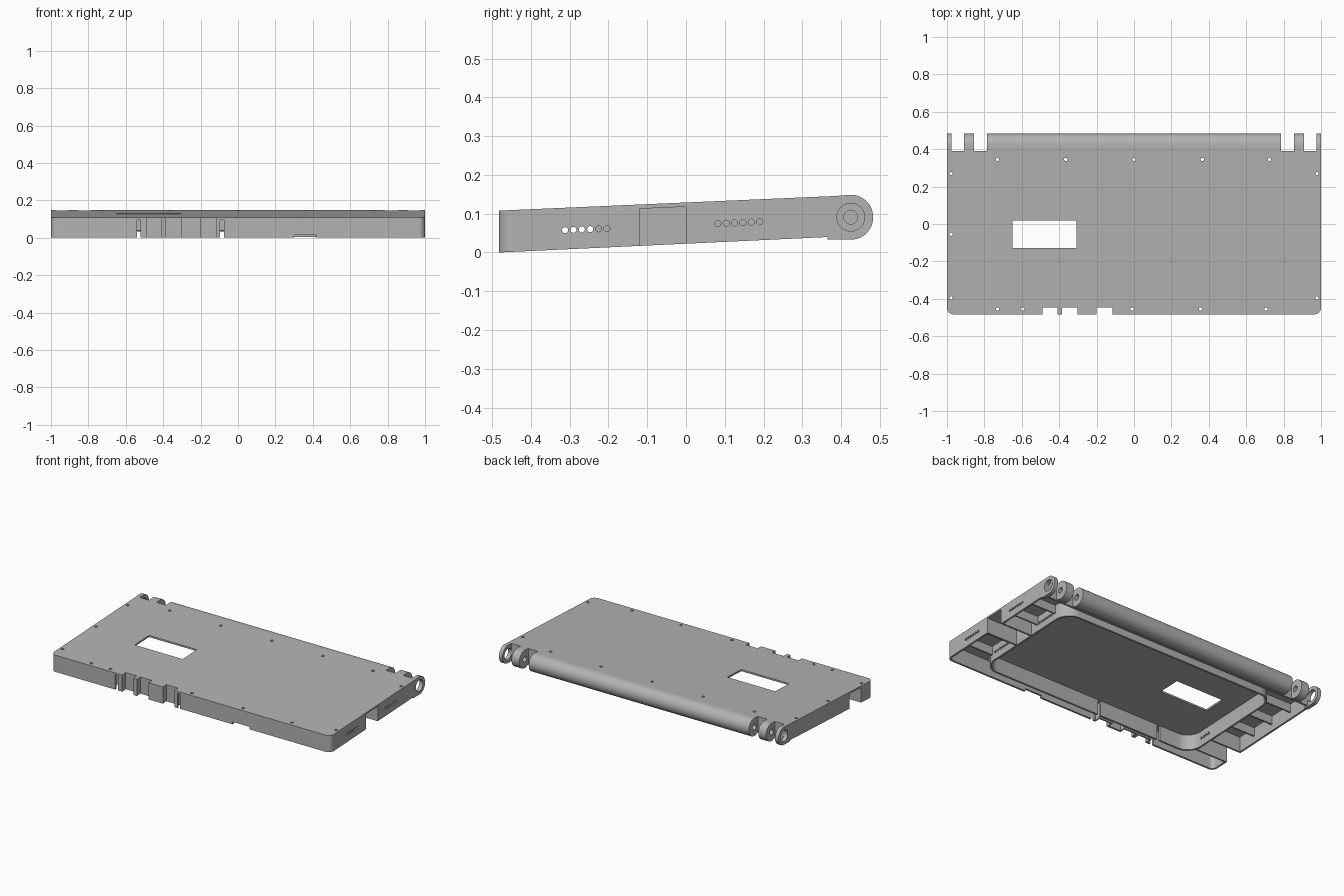
import bpy, bmesh, math
from mathutils import Matrix

cube = bpy.data.objects.get("Cube")
if cube:
    bpy.data.objects.remove(cube, do_unlink=True)

grey = bpy.data.materials.new("plain_grey")
grey.use_nodes = True
COLOUR = (0.45, 0.45, 0.45, 1)
grey.diffuse_color = COLOUR
grey.node_tree.nodes["Principled BSDF"].inputs["Base Color"].default_value = COLOUR

FRONT, REAR, PLATE = -0.483, 0.39, 0.011
HINGE_Y, HINGE_Z, HINGE_R = 0.425, 0.091, 0.058


# Sloping heights of the case
def top(y):
    return 0.108 + 0.0435 * (y - FRONT)


def under_plate(y):
    return top(y) - PLATE


def bottom(y):
    return 0.047 * (y - FRONT)


def level(z):
    return lambda y: z


# Plan outlines
def rect(x0, x1, y0, y1):
    return [(x0, y0), (x1, y0), (x1, y1), (x0, y1)]


def rounded(x0, x1, y0, y1, r_front, r_back):
    pts = []
    for cx, cy, r, start in ((x1, y0, r_front, 270), (x1, y1, r_back, 0),
                             (x0, y1, r_back, 90), (x0, y0, r_front, 180)):
        sx, sy = (-1 if cx == x1 else 1), (-1 if cy == y1 else 1)
        steps = 8 if r else 0
        for i in range(steps + 1):
            a = math.radians(start + 90 * i / max(steps, 1))
            pts.append((cx + sx * r + r * math.cos(a), cy + sy * r + r * math.sin(a)))
    return pts


# Mesh helpers
def loft(bm, ring_a, ring_b):
    a = [bm.verts.new(p) for p in ring_a]
    b = [bm.verts.new(p) for p in ring_b]
    bm.faces.new(a)
    bm.faces.new(b)
    for i in range(len(a)):
        j = (i + 1) % len(a)
        bm.faces.new((a[i], a[j], b[j], b[i]))


def slab(bm, plan, lo=bottom, hi=under_plate):
    loft(bm, [(x, y, lo(y)) for x, y in plan], [(x, y, hi(y)) for x, y in plan])


def rod(bm, axis, centre, radius, length, sides=16):
    turn = Matrix.Rotation(math.pi / 2, 4, "Y") if axis == "X" else Matrix()
    bmesh.ops.create_cone(bm, cap_ends=True, segments=sides, radius1=radius, radius2=radius,
                          depth=length, matrix=Matrix.Translation(centre) @ turn)


def finish(name, bm):
    bmesh.ops.recalc_face_normals(bm, faces=bm.faces)
    mesh = bpy.data.meshes.new(name)
    bm.to_mesh(mesh)
    bm.free()
    mesh.materials.append(grey)
    ob = bpy.data.objects.new(name, mesh)
    bpy.context.collection.objects.link(ob)
    return ob


def activate(ob):
    bpy.ops.object.select_all(action="DESELECT")
    ob.select_set(True)
    bpy.context.view_layer.objects.active = ob


def cut(ob, bm):
    tool = finish("cutter", bm)
    tool.hide_render = True
    mod = ob.modifiers.new("cut", "BOOLEAN")
    mod.operation, mod.solver, mod.object = "DIFFERENCE", "EXACT", tool
    activate(ob)
    bpy.ops.object.modifier_apply(modifier=mod.name)
    bpy.data.objects.remove(tool, do_unlink=True)


def smooth(ob):
    activate(ob)
    bpy.ops.object.shade_smooth_by_angle(angle=math.radians(30))


POCKETS = [(-0.49, -0.41), (-0.385, -0.302), (-0.2, -0.115)]
SLITS = [-0.53, -0.085]
VENTS_FRONT = [-0.312 + 0.0216 * i for i in range(6)]
VENTS_BACK = [0.082 + 0.0216 * i for i in range(6)]


def vent_cuts(bm):
    for i, y in enumerate(VENTS_FRONT + VENTS_BACK):
        x0 = -0.9 if i < 4 else 0.7
        rod(bm, "X", ((x0 + 1.1) / 2, y, 0.071 + 0.043 * y), 0.008, 1.1 - x0, 12)


def slit_cuts(bm):
    for x in SLITS:
        slab(bm, rect(x - 0.01, x + 0.01, -0.55, -0.38), level(-0.1), level(0.096))


# Outer case: tilted tray, open below
bm = bmesh.new()
slab(bm, rounded(-1, 1, FRONT, REAR, 0.035, 0), bottom, top)
case = finish("case_shell", bm)
bm = bmesh.new()
slab(bm, rounded(-0.988, 0.988, FRONT + 0.012, REAR - 0.012, 0.025, 0), level(-0.1))
cut(case, bm)

# Window, front pockets, side openings and small lip cut
bm = bmesh.new()
slab(bm, rect(-0.65, -0.307, -0.127, 0.018), level(0.05), level(0.3))
for x0, x1 in POCKETS:
    slab(bm, rect(x0, x1, -0.55, -0.447), level(-0.1), level(0.3))
slab(bm, rect(0.96, 1.05, -0.12, 0), level(-0.1))
slab(bm, rect(-1.05, -0.96, -0.36, -0.24), level(-0.1))
slab(bm, rect(0.3, 0.42, -0.55, -0.46), level(-0.1), level(0.016))
slit_cuts(bm)
cut(case, bm)

# Screw holes and side vents
bm = bmesh.new()
screws = [(x, 0.345) for x in (-0.73, -0.365, 0, 0.365, 0.725)]
screws += [(x, -0.455) for x in (-0.73, -0.595, -0.01, 0.355, 0.705)]
screws += [(s * 0.978, y) for s in (-1, 1) for y in (0.27, -0.395)] + [(-0.978, -0.055)]
for x, y in screws:
    rod(bm, "Z", (x, y, 0.12), 0.009, 0.3, 12)
cut(case, bm)
bm = bmesh.new()
vent_cuts(bm)
cut(case, bm)
smooth(case)

# Inner bay wall with rounded corners
bm = bmesh.new()
slab(bm, rounded(-0.78, 0.78, -0.425, 0.325, 0.1, 0.1), bottom, lambda y: top(y) - 0.008)
bay = finish("bay_wall", bm)
bm = bmesh.new()
slab(bm, rounded(-0.768, 0.768, -0.413, 0.313, 0.088, 0.088), level(-0.1), level(0.3))
cut(bay, bm)
bm = bmesh.new()
vent_cuts(bm)
slit_cuts(bm)
cut(bay, bm)
smooth(bay)

# Recessed walls behind the front pockets
bm = bmesh.new()
for x0, x1 in POCKETS:
    slab(bm, rect(x0 - 0.008, x1 + 0.008, -0.447, -0.438))
    for a, b in ((x0 - 0.008, x0), (x1, x1 + 0.008)):
        slab(bm, rect(a, b, FRONT + 0.003, -0.447))
finish("pocket_walls", bm)

# Full-height walls beside the side openings
bm = bmesh.new()
for y in (-0.13, 0.0):
    slab(bm, rect(0.775, 0.995, y, y + 0.01))
for y in (-0.37, -0.24):
    slab(bm, rect(-0.995, -0.775, y, y + 0.01))
finish("opening_walls", bm)

# Shallow stiffening ribs in the side compartments and front gap
bm = bmesh.new()
for side, rows in ((1, (-0.35, -0.185, 0.06, 0.215)), (-1, (-0.11, 0.05, 0.215))):
    for y in rows:
        xs = sorted((side * 0.775, side * 0.99))
        slab(bm, rect(*xs, y, y + 0.01), lambda y: top(y) - 0.065)
for x in (-0.66, 0.1, 0.25, 0.45, 0.6):
    slab(bm, rect(x, x + 0.01, -0.475, -0.42), lambda y: top(y) - 0.065)
finish("ribs", bm)


# Hinge pieces along the rear edge
def hinge_piece(name, x0, x1, bore, bore_depth, heel=False):
    start = -90 if heel else -180
    steps = 24
    profile = [(0.365, 0.033)] if heel else []
    for i in range(steps + 1):
        a = math.radians(start + (88 - start) * i / steps)
        profile.append((HINGE_Y + HINGE_R * math.cos(a), HINGE_Z + HINGE_R * math.sin(a)))
    profile.append((REAR - 0.005, top(REAR - 0.005)))
    profile.append((REAR - 0.012, 0.1))
    if heel:
        profile.append((0.365, 0.1))
    bm = bmesh.new()
    loft(bm, [(x0, y, z) for y, z in profile], [(x1, y, z) for y, z in profile])
    piece = finish(name, bm)
    bm = bmesh.new()
    for x in {x0, x1} if bore_depth < x1 - x0 else {(x0 + x1) / 2}:
        rod(bm, "X", (x, HINGE_Y, HINGE_Z), bore, 2 * bore_depth, 24)
    cut(piece, bm)
    smooth(piece)


hinge_piece("hinge_barrel", -0.787, 0.787, 0.018, 0.06)
for label, s in (("left", 1), ("right", -1)):
    hinge_piece(label + "_hinge_knuckle", *sorted((s * 0.855, s * 0.91)), 0.018, 0.1)
    hinge_piece(label + "_hinge_end", *sorted((s * 0.975, s)), 0.036, 0.05, heel=True)
